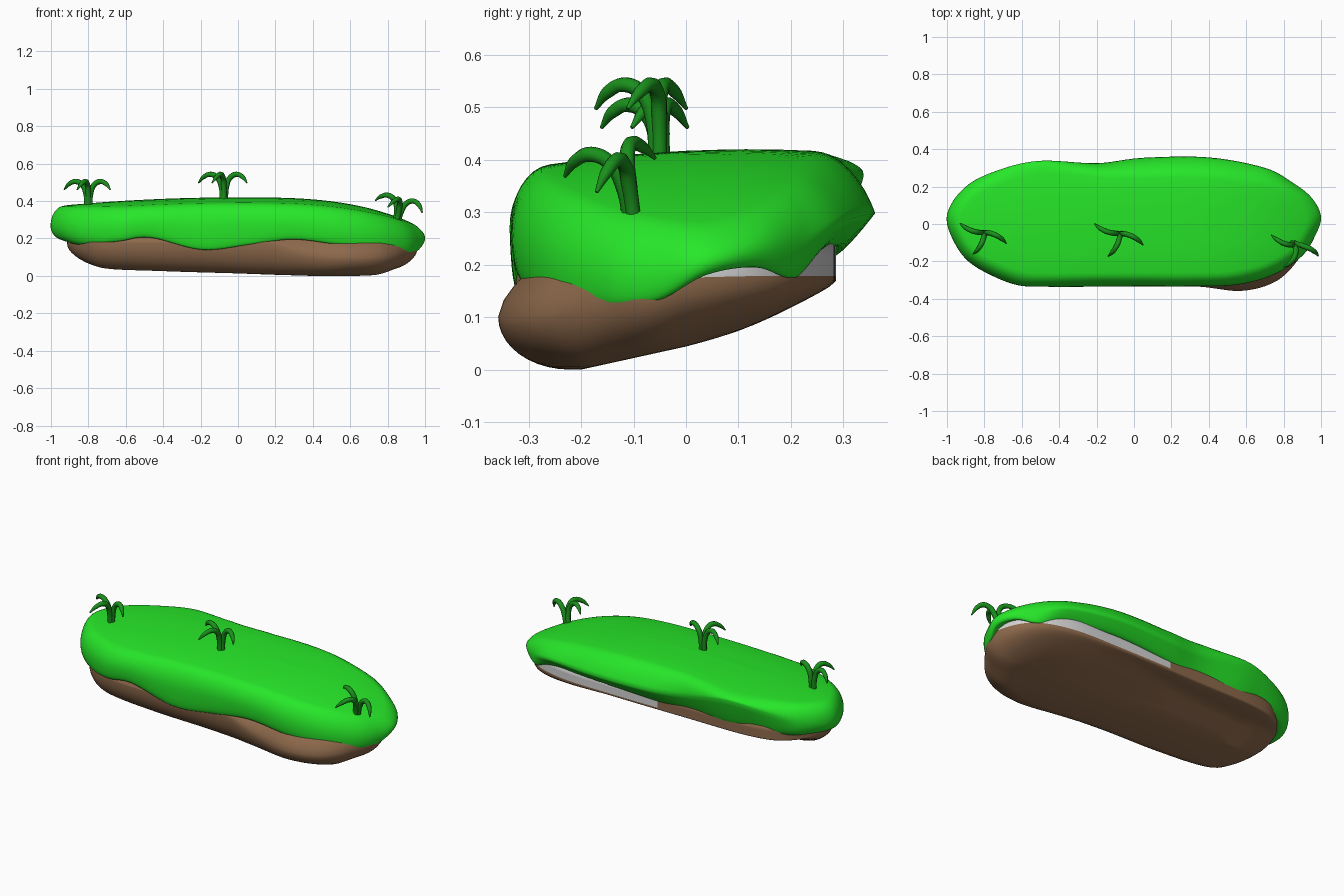
import bpy, bmesh, math
from mathutils import Vector, Euler

if "Cube" in bpy.data.objects:
    bpy.data.objects.remove(bpy.data.objects["Cube"])


def material(name, rgb):
    m = bpy.data.materials.new(name)
    m.diffuse_color = (*rgb, 1)
    m.use_nodes = True
    m.node_tree.nodes["Principled BSDF"].inputs["Base Color"].default_value = m.diffuse_color
    return m


GRASS = material("bright_grass", (0.02, 0.8, 0.022))
BLADE = material("dark_green", (0.01, 0.28, 0.011))
SOIL = material("brown_soil", (0.265, 0.14, 0.07))
GREY = material("pale_grey", (0.65, 0.65, 0.65))


def clamp(v):
    return max(0, min(1, v))


def closed_spline(keys, steps):
    """Smooth closed loop through the keys (Catmull-Rom)."""
    out, n = [], len(keys)
    for i in range(n):
        a, b, c, d = (keys[(i + k) % n] for k in (-1, 0, 1, 2))
        for s in range(steps):
            t = s / steps
            out.append([0.5 * (2 * q + (r - p) * t + (2 * p - 5 * q + 4 * r - u) * t * t
                               + (3 * q - p - 3 * r + u) * t ** 3)
                        for p, q, r, u in zip(a, b, c, d)])
    return out


def inset(x, y, d):
    return x * (1 - d), y * (1 - d / 0.34)


def grass_top(x, y):
    fall = 0.05 * x * x if x < 0 else 0.17 * x ** 3
    return 0.42 - fall - 0.2 * (y - 0.12) ** 2


def soil_bottom(x, y):
    lift = 0.07 * clamp(y * 4) * clamp(0.9 - x)
    return 0.03 * clamp(0.4 - x) + 0.22 * max(0, y + 0.2) + lift


def loft(name, rings, mats, rule=None, cap=True):
    """Skin a stack of rings."""
    bm = bmesh.new()
    loops = [[bm.verts.new(p) for p in ring] for ring in rings]
    n = len(loops[0])
    for row, (lo, hi) in enumerate(zip(loops, loops[1:])):
        for i in range(n):
            j = (i + 1) % n
            f = bm.faces.new((lo[i], lo[j], hi[j], hi[i]))
            if rule:
                f.material_index = rule(f, row)
    bm.faces.new(loops[0][::-1])
    if cap:
        bm.faces.new(loops[-1])
    for f in bm.faces:
        f.smooth = True
    me = bpy.data.meshes.new(name)
    bm.to_mesh(me)
    bm.free()
    for m in mats:
        me.materials.append(m)
    ob = bpy.data.objects.new(name, me)
    bpy.context.collection.objects.link(ob)
    return ob


# Grass cap: outline x, y, hem height, height fraction of widest point
G = [(1, .04, .18, .35), (.95, .14, .195, .4), (.85, .22, .175, .45), (.7, .3, .22, .45),
     (.4, .356, .235, .38), (.05, .354, .22, .42), (-.2, .325, .2, .55), (-.5, .338, .2, .88),
     (-.72, .29, .2, .75), (-.9, .2, .2, .5), (-1, .05, .2, .42), (-.96, -.1, .18, .45),
     (-.86, -.22, .165, .45), (-.65, -.32, .185, .45), (-.48, -.335, .205, .45),
     (-.2, -.335, .14, .5), (.05, -.333, .165, .5), (.3, -.333, .195, .45),
     (.55, -.325, .165, .4), (.75, -.27, .135, .4), (.9, -.17, .12, .4), (.97, -.06, .13, .4)]
outline = closed_spline(G, 6)
rings = []
ring = []
for x, y, zb, f in outline:                      # tucked-under hem
    px, py = inset(x, y, 0.13 if y > 0.22 else 0.09)
    ring.append((px, py, min(zb + 0.03, grass_top(x, y) - 0.02)))
rings.append(ring)
for k in range(17):                              # side, rolling over to the top
    a = -math.pi / 2 + math.pi * k / 16
    s = math.sin(a)
    roll = 1 - abs(math.cos(a)) ** 0.9
    ring = []
    for x, y, zb, f in outline:
        low = 0.02 + 0.045 * clamp((-x - 0.75) * 5)
        px, py = inset(x, y, (low if s < 0 else 0.075) * roll)
        back = clamp((y - 0.22) / 0.1)
        right = clamp((x + 0.25) / 0.3)
        # back edge slopes in below, and above on the right half
        py -= back * abs(s) * (0.048 if s < 0 else 0.035 * right)
        top = grass_top(px, py)
        mid = zb + f * (top - zb)
        z = mid + s * (mid - zb) if s < 0 else mid + s * (top - mid)
        ring.append((px, py, z))
    rings.append(ring)
for d in (0.17, 0.2, 0.23, 0.26):                # flat top
    ring = []
    for x, y, zb, f in outline:
        px, py = inset(x, y, d)
        ring.append((px, py, grass_top(px, py)))
    rings.append(ring)
# top closes along its centre line
rings.append([(x * 0.7, 0, grass_top(x * 0.7, 0)) for x, y, zb, f in outline])
loft("grass_cap", rings, [GRASS], cap=False)

# Soil body with a pale inner wall showing above the rim at the back right
S = [(.96, -.03), (.87, .18), (.65, .27), (.3, .285), (-.2, .285), (-.6, .28), (-.8, .22),
     (-.91, .05), (-.87, -.15), (-.72, -.28), (-.4, -.315), (0, -.315), (.35, -.335),
     (.58, -.357), (.77, -.3), (.9, -.16)]
outline = closed_spline(S, 8)


def bulge(x, y):
    return clamp(1 - ((x - 0.58) / 0.4) ** 2) * clamp(-y * 4)


def widest(x, y):
    return 0.17 - 0.07 * bulge(x, y) - 0.025 * clamp((x - 0.6) * 3) * clamp(0.5 - y * 4)


rings = []
for d in (0.31, 0.28, 0.25):                     # underside
    ring = []
    for x, y in outline:
        px, py = inset(x, y, d)
        ring.append((px, py, soil_bottom(px, py)))
    rings.append(ring)
for k in range(0, 11):                           # rounded lower side
    a = math.pi / 2 * k / 10
    ring = []
    for x, y in outline:
        reach = 0.22 - 0.09 * clamp(-y * 4)
        px, py = inset(x, y, reach * (1 - math.sin(a)))
        low = min(soil_bottom(px, py), 0.15)
        mid = widest(x, y)
        ring.append((px, py, low + (mid - low) * (1 - math.cos(a))))
    rings.append(ring)
for t in (0.4, 0.75, 1.0, 1.5, 2.0):             # upper side, rim at t = 1
    ring = []
    for x, y in outline:
        w = bulge(x, y)
        d = 0.048 * w * min(t, 1) ** 1.7 + 0.06 * max(0, t - 1) * clamp(0.5 - y * 4)
        px, py = inset(x, y, d)
        mid, rim = widest(x, y), 0.181
        z = mid + (rim - mid) * t if t <= 1 else rim + (t - 1) * 0.07
        ring.append((px, py, min(z, grass_top(px, py) - 0.06)))
    rings.append(ring)


def soil_colour(face, row):
    c = face.calc_center_median()
    return int(row >= 15 and c.y > 0 and c.x > 0)


loft("soil_base", rings, [SOIL, GREY], soil_colour)

# Grass tufts: three arching blades each
PATH = [(.008, -.03, 1), (.014, .06, 1), (.035, .108, 1), (.072, .126, 1),
        (.112, .112, .85), (.145, .08, .25)]


def tuft(name, base, tilt, angles, size=1):
    cu = bpy.data.curves.new(name, 'CURVE')
    cu.dimensions = '3D'
    cu.bevel_depth = 0.0145
    cu.bevel_resolution = 2
    cu.resolution_u = 6
    cu.use_fill_caps = True
    for ang, reach in angles:
        sp = cu.splines.new('BEZIER')
        sp.bezier_points.add(len(PATH) - 1)
        for bp, (r, z, w) in zip(sp.bezier_points, PATH):
            a = math.radians(ang + 25 * (0.5 - r / 0.145))
            bp.co = Vector((r * reach * math.cos(a), r * reach * math.sin(a), z)) * size
            bp.radius = w
            bp.handle_left_type = bp.handle_right_type = 'AUTO'
    cu.materials.append(BLADE)
    ob = bpy.data.objects.new(name, cu)
    ob.location = base
    ob.rotation_euler = Euler(tilt)
    bpy.context.collection.objects.link(ob)


fan = [(172, 1), (-14, .95), (-105, .95)]
tuft("left_tuft", (-.8, -.045, .385), (0, 0, 0), fan, .95)
tuft("middle_tuft", (-.075, -.05, .417), (0, 0, 0), fan)
tuft("right_tuft", (.85, -.1, .292), (.12, .2, 0), fan)
